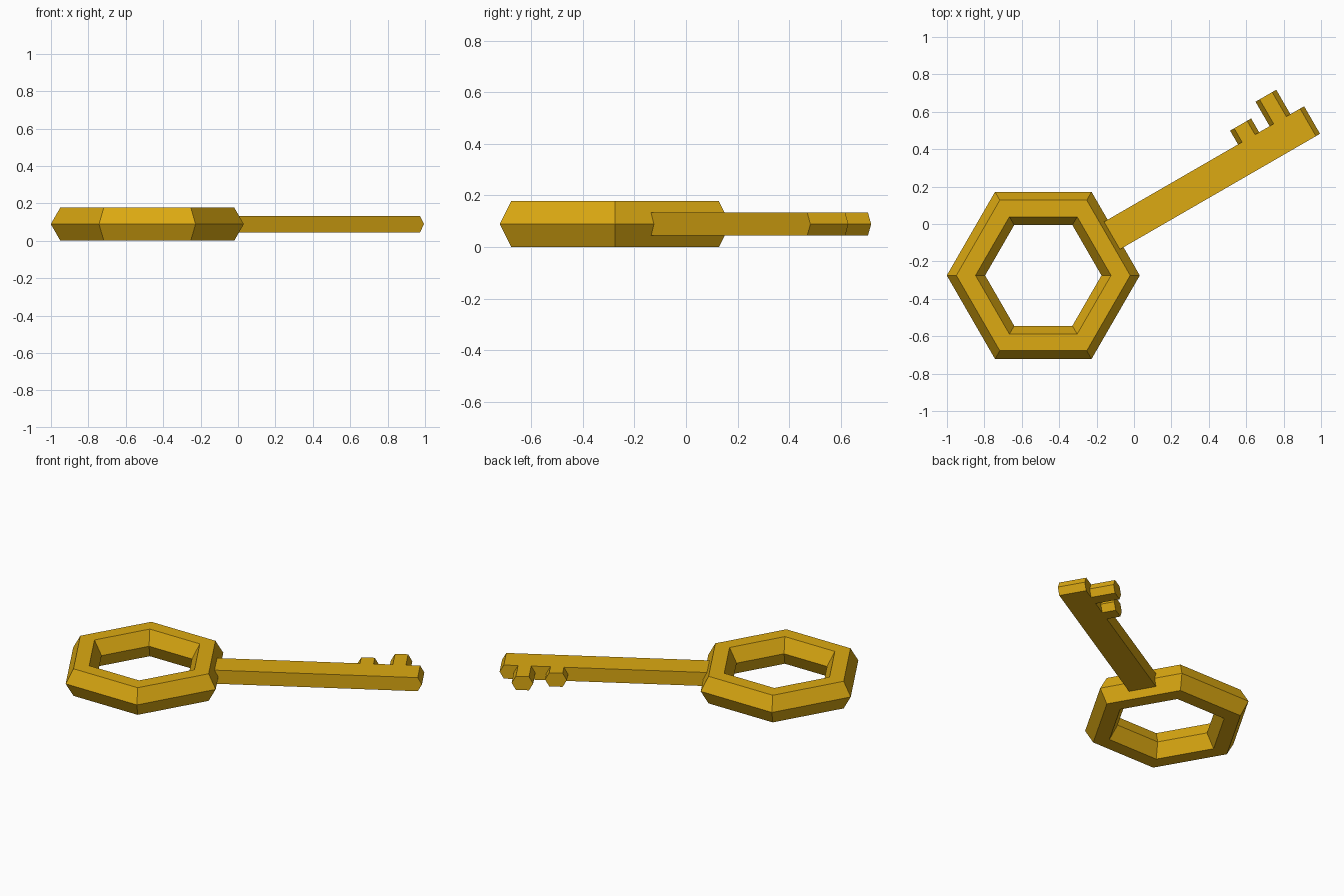
import bpy, bmesh, math
from mathutils import Matrix

if "Cube" in bpy.data.objects:
    bpy.data.objects.remove(bpy.data.objects["Cube"])

CENTRE = (-0.485, -0.275)
MID_Z = 0.089

gold = bpy.data.materials.new("gold")
gold.diffuse_color = (0.72, 0.40, 0.006, 1)
gold.use_nodes = True
gold.node_tree.nodes["Principled BSDF"].inputs["Base Color"].default_value = gold.diffuse_color


def make_object(name, bm):
    bmesh.ops.recalc_face_normals(bm, faces=bm.faces)
    mesh = bpy.data.meshes.new(name)
    bm.to_mesh(mesh)
    bm.free()
    mesh.materials.append(gold)
    obj = bpy.data.objects.new(name, mesh)
    bpy.context.collection.objects.link(obj)
    return obj


def bridge(bm, a, b):
    for i in range(len(a)):
        j = (i + 1) % len(a)
        bm.faces.new((a[i], a[j], b[j], b[i]))


# Bow: six-sided ring with a six-sided cross-section
MAJOR, MINOR = 0.4135, 0.1025
bm = bmesh.new()
rings = []
for i in range(6):
    a = math.radians(60 * i)
    ring = []
    for k in range(6):
        b = math.radians(60 * k)
        r = MAJOR + MINOR * math.cos(b)
        ring.append(bm.verts.new((r * math.cos(a), r * math.sin(a), MINOR * math.sin(b))))
    rings.append(ring)
for i in range(6):
    bridge(bm, rings[i], rings[(i + 1) % 6])
bow = make_object("key_bow", bm)
bow.location = (*CENTRE, MID_Z)

# Shaft and teeth: one outline (along, across, ridge direction);
# the end faces are ridged at mid height, the long sides are flat
outline = [
    (0.36, -0.084, 0), (1.66, -0.084, 1), (1.66, 0.086, 1),
    (1.575, 0.086, 1), (1.575, 0.237, 1), (1.447, 0.237, -1), (1.447, 0.086, -1),
    (1.382, 0.086, 1), (1.382, 0.171, 1), (1.252, 0.171, -1), (1.252, 0.086, -1),
    (0.36, 0.086, 0),
]
HALF, RIDGE = 0.0445, 0.025
bm = bmesh.new()
layers = []
for z, inset in ((-HALF, RIDGE), (0, 0), (HALF, RIDGE)):
    layers.append([bm.verts.new((u - d * inset, v, z)) for u, v, d in outline])
bridge(bm, layers[0], layers[1])
bridge(bm, layers[1], layers[2])
bm.faces.new(layers[0])
bm.faces.new(layers[2])
# merge the flat sides back into single faces
bmesh.ops.dissolve_limit(bm, angle_limit=0.01, verts=bm.verts, edges=bm.edges)
bm.transform(Matrix.Rotation(math.radians(30), 4, 'Z'))
shaft = make_object("key_shaft_and_teeth", bm)
shaft.location = (*CENTRE, MID_Z)
